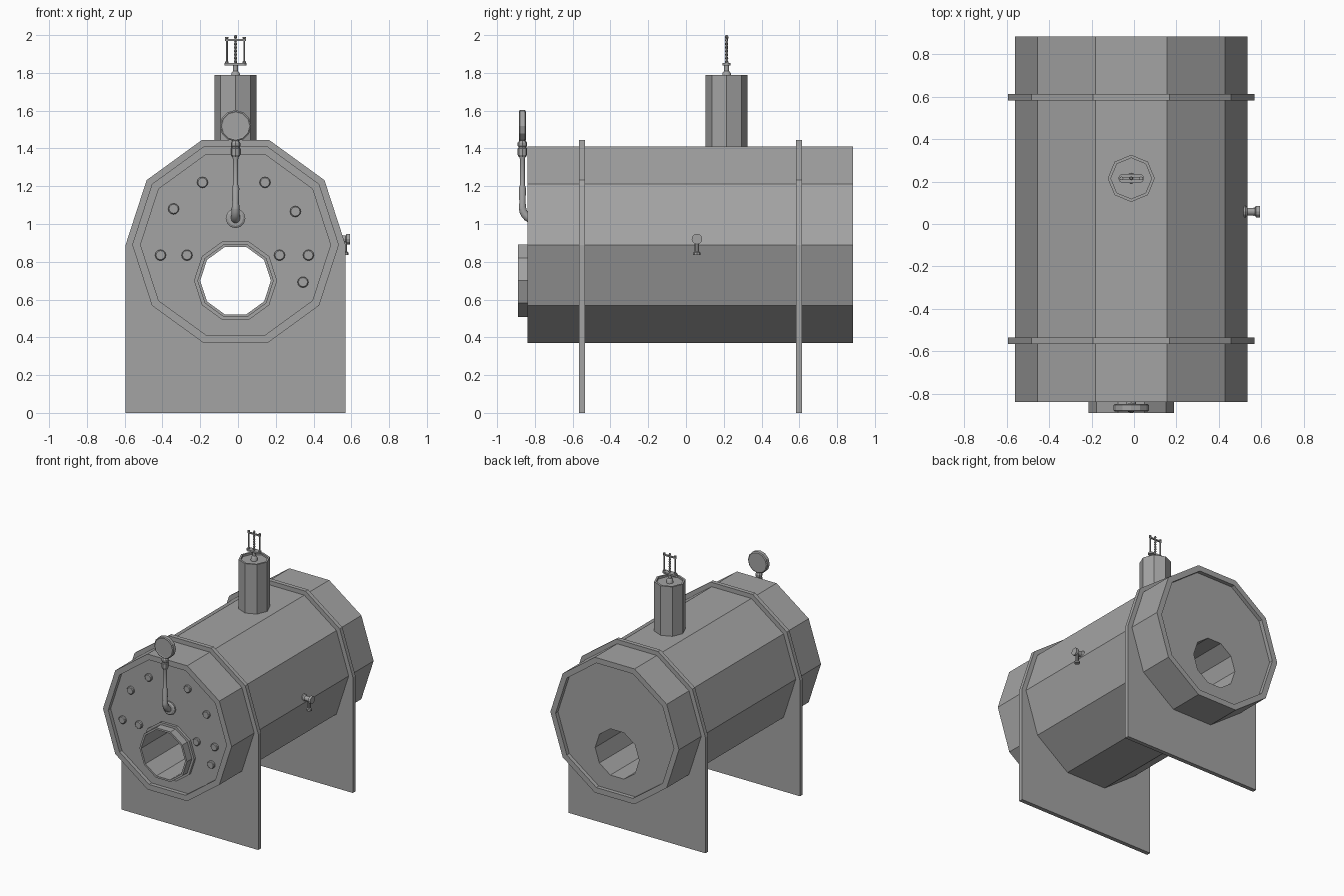
import bpy, bmesh, math
from mathutils import Vector

CX = -0.013                      # centre line of the boiler
BODY_Z, TUBE_Z = 0.89, 0.70      # heights of shell axis and fire tube axis

cube = bpy.data.objects.get("Cube")
if cube:
    bpy.data.objects.remove(cube, do_unlink=True)

grey = bpy.data.materials.new("boiler grey")
grey.use_nodes = True
grey.diffuse_color = (0.37, 0.37, 0.37, 1)
grey.node_tree.nodes["Principled BSDF"].inputs["Base Color"].default_value = (0.37, 0.37, 0.37, 1)


def loft(name, rings, closed=False, smooth=False):
    """Join equal-length rings of points with quads; cap the ends or close the loop."""
    bm = bmesh.new()
    loops = [[bm.verts.new(p) for p in ring] for ring in rings]
    n = len(loops[0])
    pairs = list(zip(loops, loops[1:]))
    if closed:
        pairs.append((loops[-1], loops[0]))
    else:
        bm.faces.new(loops[0])
        bm.faces.new(loops[-1])
    for a, b in pairs:
        for i in range(n):
            j = (i + 1) % n
            bm.faces.new((a[i], a[j], b[j], b[i]))
    bmesh.ops.recalc_face_normals(bm, faces=bm.faces)
    mesh = bpy.data.meshes.new(name)
    bm.to_mesh(mesh)
    bm.free()
    mesh.materials.append(grey)
    obj = bpy.data.objects.new(name, mesh)
    bpy.context.collection.objects.link(obj)
    if smooth:
        bpy.ops.object.select_all(action='DESELECT')
        obj.select_set(True)
        bpy.context.view_layer.objects.active = obj
        bpy.ops.object.shade_smooth_by_angle(angle=math.radians(40))
    return obj


def ring(centre, axis, r, sides, turn=0.0):
    """Regular polygon of points around an axis."""
    quat = Vector((0, 0, 1)).rotation_difference(Vector(axis))
    return [Vector(centre) + quat @ Vector((r * math.cos(a), r * math.sin(a), 0))
            for a in (turn + math.tau * i / sides for i in range(sides))]


def turned(name, origin, axis, profile, sides=12, turn=0.0, smooth=False):
    """Turned part from (radius, distance along axis) pairs."""
    axis = Vector(axis)
    return loft(name, [ring(Vector(origin) + axis * h, axis, r, sides, turn) for r, h in profile],
                smooth=smooth)


def deca(r, y, z):
    return ring((CX, y, z), (0, -1, 0), r, 10)


# Shell with recessed end plates and the fire hole running through it
loft("boiler_shell", [
    deca(0.547, -0.84, BODY_Z), deca(0.547, 0.885, BODY_Z),
    deca(0.503, 0.885, BODY_Z), deca(0.503, 0.855, BODY_Z),
    deca(0.187, 0.855, TUBE_Z), deca(0.187, -0.81, TUBE_Z),
    deca(0.503, -0.81, BODY_Z), deca(0.503, -0.84, BODY_Z)], closed=True)

# Fire door collar with its flange
loft("fire_collar", [deca(r, y, TUBE_Z) for r, y in (
    (0.187, -0.81), (0.187, -0.89), (0.202, -0.89), (0.202, -0.83),
    (0.22, -0.83), (0.22, -0.81))], closed=True)

# Two support plates that wrap the shell and drop straight to the floor
for name, mid in (("front_support", -0.55), ("back_support", 0.598)):
    def outline(y):
        pts = deca(0.582, y, BODY_Z)
        for p in pts:
            if p.z < BODY_Z - 0.01:
                p.z = 0
                if abs(p.x - CX) > 0.3:
                    p.x = CX + math.copysign(0.582, p.x - CX)
        return pts
    lo, hi = mid - 0.016, mid + 0.016
    loft(name, [outline(lo), outline(hi), deca(0.535, hi, BODY_Z), deca(0.535, lo, BODY_Z)],
         closed=True)

# Bolts on the front plate
for i, (x, z) in enumerate([(-0.188, 1.22), (0.143, 1.22), (-0.341, 1.08), (0.304, 1.066),
                            (-0.41, 0.835), (-0.27, 0.835), (0.22, 0.835), (0.373, 0.835),
                            (0.344, 0.692)]):
    turned(f"plate_bolt_{i + 1}", (x, -0.805, z), (0, -1, 0),
           [(0.029, 0), (0.029, 0.018), (0.024, 0.023)])

# Chimney with a sunken top
CY = 0.215
turned("chimney", (CX, CY, 0), (0, 0, 1),
       [(0.111, 1.36), (0.111, 1.79), (0.096, 1.79), (0.096, 1.775)], 8)

# Safety valve on the chimney: foot, yoke, side rods and spring
turned("valve_foot", (CX, CY, 0), (0, 0, 1),
       [(0.025, 1.77), (0.022, 1.80), (0.013, 1.81), (0.013, 1.845)], smooth=True)


def yoke(z, half, depth):
    """Oblong flat bar with rounded ends."""
    pts = []
    for i in range(12):
        a = math.tau * (i + 0.5) / 12
        side = math.copysign(half - depth, math.cos(a))
        pts.append(Vector((CX + side + depth * math.cos(a), CY + depth * math.sin(a), z)))
    return pts


loft("valve_yoke", [yoke(z, 0.06, 0.022) for z in (1.84, 1.852)])
loft("valve_crossbar", [yoke(z, 0.056, 0.006) for z in (1.97, 1.98)])
for side in (-1, 1):
    turned(f"valve_rod_{'left' if side > 0 else 'right'}", (CX + side * 0.046, CY, 0), (0, 0, 1),
           [(0.009, 1.852), (0.009, 1.86), (0.005, 1.862), (0.005, 1.98), (0.009, 1.982),
            (0.009, 1.99)], 8)
coils = [(0.009 if k % 2 else 0.005, 1.85 + 0.15 * k / 16) for k in range(17)]
turned("valve_spring", (CX, CY, 0), (0, 0, 1), coils, 8)

# Pressure gauge: wall flange, bent pipe, fittings and dial
GY = -0.866
turned("gauge_flange", (CX, -0.805, 1.03), (0, -1, 0), [(0.052, 0), (0.052, 0.015), (0.04, 0.022)])
bend = []
for k in range(6):
    a = math.radians(90 * k / 5)
    centre = (CX, -0.806 - 0.06 * math.sin(a), 1.09 - 0.065 * math.cos(a))
    bend.append(ring(centre, (0, -math.cos(a), math.sin(a)), 0.025 - 0.001 * k, 10))
loft("gauge_elbow", bend, smooth=True)
turned("gauge_pipe", (CX, GY, 0), (0, 0, 1),
       [(0.02, 1.08), (0.02, 1.10), (0.017, 1.11), (0.02, 1.19), (0.013, 1.21),
        (0.013, 1.34), (0.018, 1.36)], 10, smooth=True)
turned("gauge_nut", (CX, GY, 0), (0, 0, 1),
       [(0.019, 1.355), (0.025, 1.365), (0.025, 1.40), (0.021, 1.403), (0.021, 1.41),
        (0.025, 1.413), (0.025, 1.43), (0.018, 1.44), (0.014, 1.46)], 8)
turned("gauge_dial", (CX, GY + 0.018, 1.52), (0, -1, 0),
       [(0.076, 0), (0.083, 0.005), (0.083, 0.032), (0.076, 0.037), (0.07, 0.034)], 12)

# Drain tap on the side of the shell
TY, TZ = 0.058, 0.92
turned("tap_body", (0.50, TY, TZ), (1, 0, 0),
       [(0.028, 0), (0.028, 0.025), (0.018, 0.035), (0.018, 0.07), (0.028, 0.075), (0.028, 0.093)])
turned("tap_handle", (0.566, TY, TZ), (0, 0, -1),
       [(0.012, 0), (0.012, 0.066), (0.02, 0.072), (0.02, 0.085)], 8)
